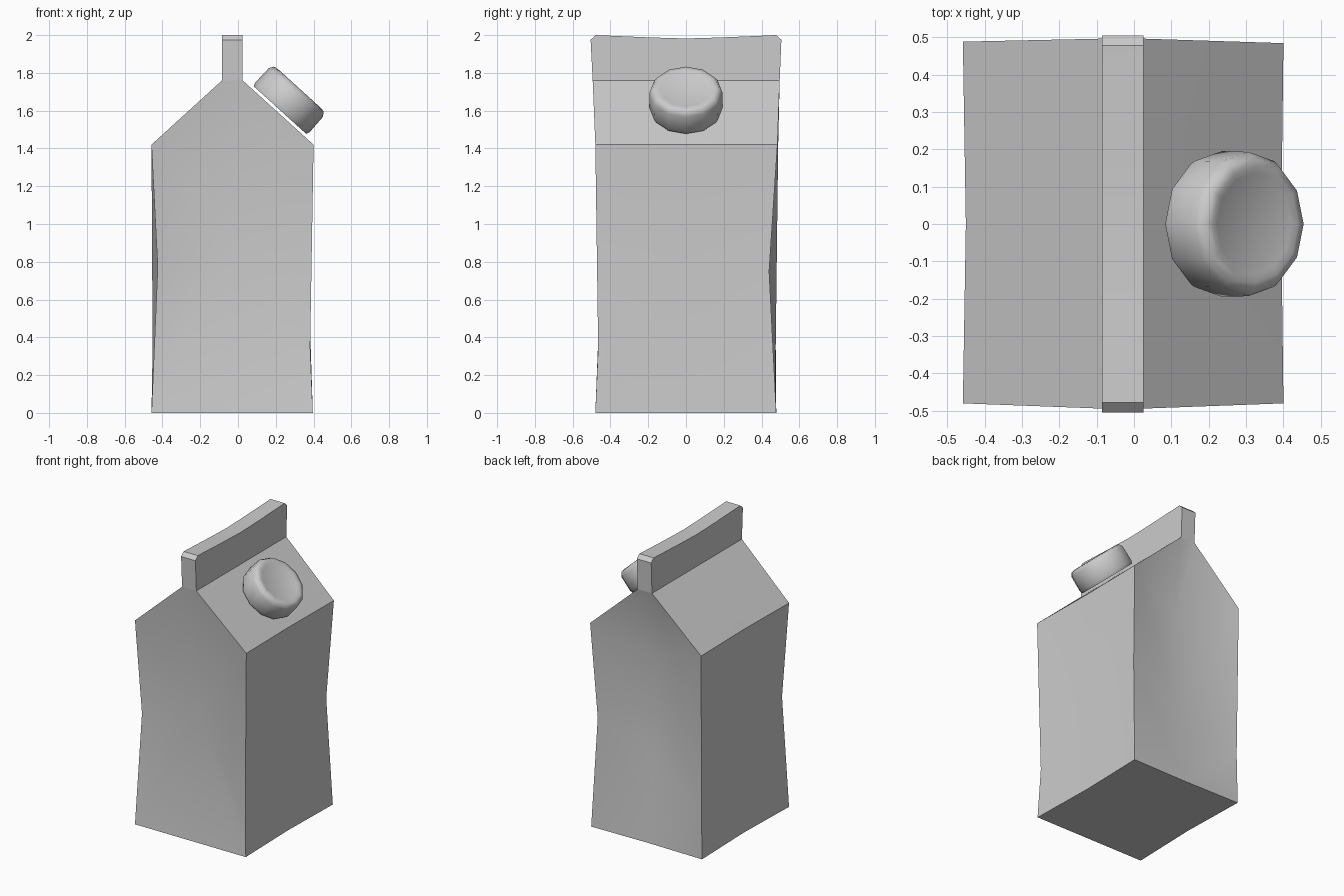
import bpy, bmesh, math
from mathutils import Matrix

if "Cube" in bpy.data.objects:
    bpy.data.objects.remove(bpy.data.objects["Cube"])


def finish(name, bm, angle=30):
    bmesh.ops.remove_doubles(bm, verts=bm.verts, dist=0.0005)
    bmesh.ops.recalc_face_normals(bm, faces=bm.faces)
    mesh = bpy.data.meshes.new(name)
    bm.to_mesh(mesh)
    bm.free()
    obj = bpy.data.objects.new(name, mesh)
    bpy.context.collection.objects.link(obj)
    bpy.ops.object.select_all(action='DESELECT')
    obj.select_set(True)
    bpy.context.view_layer.objects.active = obj
    bpy.ops.object.shade_smooth_by_angle(angle=math.radians(angle))
    return obj


def face(bm, pts):
    bm.faces.new([bm.verts.new(p) for p in pts])


def fan(bm, outline, centre, closed=True):
    """Wall made of triangles around a dented centre point."""
    ends = outline[1:] + outline[:1] if closed else outline[1:]
    for a, b in zip(outline, ends):
        face(bm, (a, b, centre))


# Crumpled carton body: each corner runs bottom, dent, eave
FL = [(-.458, -.48, 0), (-.425, -.45, .77), (-.458, -.48, 1.42)]
FR = [(.396, -.48, 0), (.382, -.465, .35), (.40, -.48, 1.42)]
BR = [(.396, .478, 0), (.372, .44, .75), (.40, .484, 1.42)]
BL = [(-.458, .478, 0), (-.452, .475, .35), (-.458, .488, 1.42)]
left_low, left_eave = (-.445, 0, 0), (-.45, 0, 1.42)
right_low, right_eave = (.385, 0, 0), (.394, 0, 1.42)
x0, x1, ridge_z = -.085, .025, 1.76
rf = [(x0, -.494, ridge_z), (x1, -.494, ridge_z)]
rb = [(x0, .496, ridge_z), (x1, .496, ridge_z)]

bm = bmesh.new()
fan(bm, FL + rf + FR[::-1], (-.03, -.38, .85))
# Back wall: gable folded in at the eave, dented column below it
column = [(-.03, .472, 0), (-.03, .39, .55), (-.03, .37, 1.25)]
fan(bm, [BL[2]] + rb + [BR[2]], column[2], closed=False)
for corner in (BL, BR):
    for i in (0, 1):
        fan(bm, [corner[i], corner[i + 1], column[i + 1]], column[i], closed=False)
fan(bm, FL + [left_eave] + BL[::-1] + [left_low], (-.425, 0, .75))
fan(bm, FR + [right_eave] + BR[::-1] + [right_low], (.365, 0, .75))
fan(bm, [FL[0], FR[0], right_low, BR[0], column[0], BL[0], left_low], (-.03, 0, 0))
fan(bm, [FL[2], rf[0], rb[0], BL[2], left_eave], (-.27, 0, 1.59))
fan(bm, [FR[2], rf[1], rb[1], BR[2], right_eave], (.211, 0, 1.59))
face(bm, rf + rb[::-1])
finish("carton_body", bm)

# Sealed top fin, extruded across x from a side profile with a sagging top
profile = [(-.494, ridge_z), (-.505, 1.975), (-.478, 2.0), (-.2, 1.988), (0, 1.982),
           (.2, 1.988), (.478, 2.0), (.505, 1.975), (.496, ridge_z)]
bm = bmesh.new()
side = bm.faces.new([bm.verts.new((x0, y, z)) for y, z in profile])
ext = bmesh.ops.extrude_face_region(bm, geom=[side], use_keep_orig=True)
for v in ext["geom"]:
    if isinstance(v, bmesh.types.BMVert):
        v.co.x = x1
finish("top_fin", bm)

# Screw cap: twelve-sided lathe with a dished top, tilted to the roof slope
n = 12
lathe = [(.187, 0), (.195, .02), (.193, .125), (.178, .149), (.155, .154), (.135, .148)]
bm = bmesh.new()
rings = [[bm.verts.new((r * math.cos(2 * math.pi * i / n),
                        r * math.sin(2 * math.pi * i / n), h)) for i in range(n)]
         for r, h in lathe]
for a, b in zip(rings, rings[1:]):
    for i in range(n):
        j = (i + 1) % n
        bm.faces.new((a[i], a[j], b[j], b[i]))
bm.faces.new(rings[0][::-1])
tip = bm.verts.new((0, 0, .14))
for i in range(n):
    bm.faces.new((rings[-1][i], rings[-1][(i + 1) % n], tip))
tilt = math.atan2(.34, .375)
cap = finish("screw_cap", bm, 60)
cap.matrix_world = Matrix.Translation((.222, 0, 1.603)) @ Matrix.Rotation(tilt, 4, 'Y')
